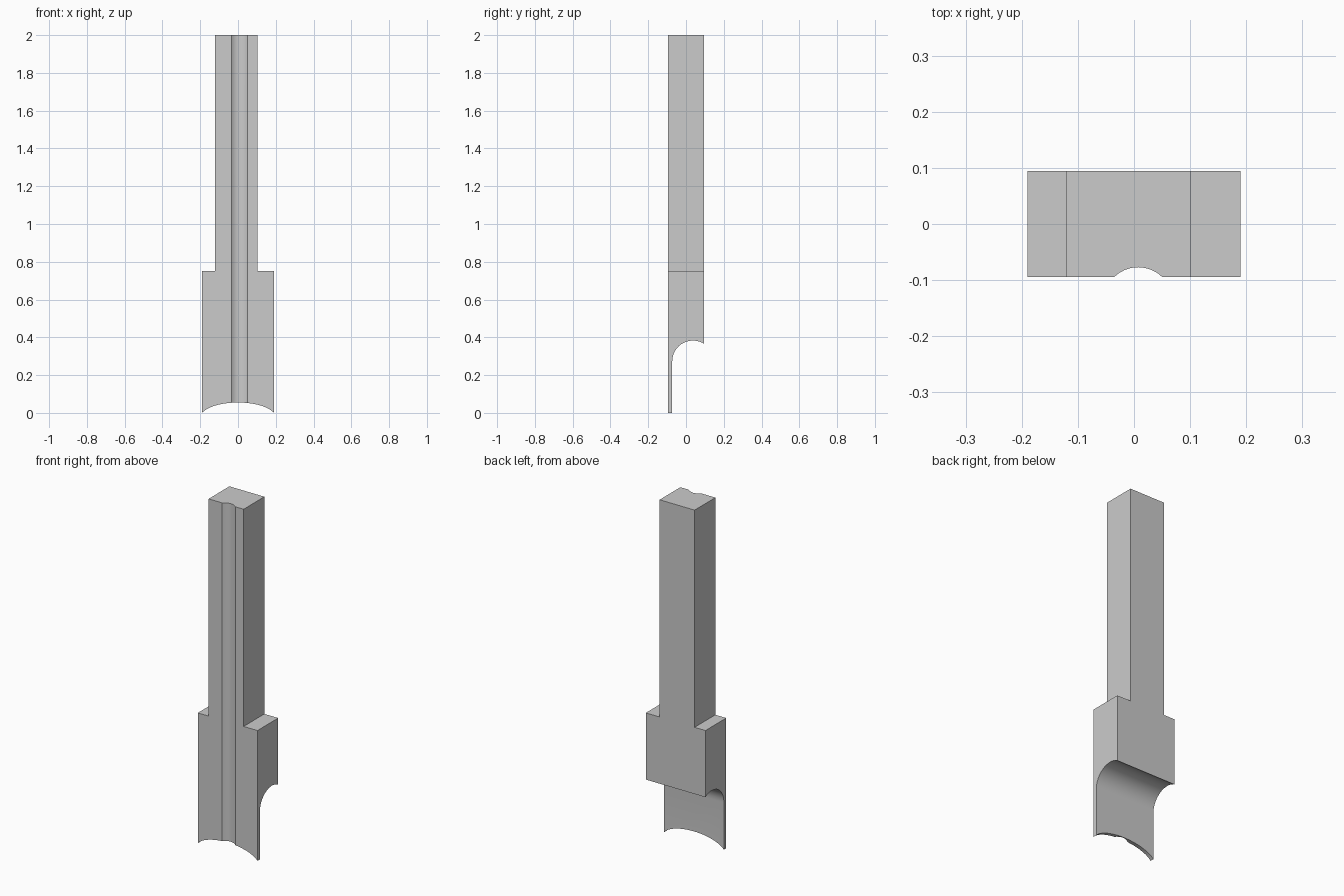
import bpy, bmesh
from math import sin, cos, pi, sqrt, asin
from mathutils import Vector

if "Cube" in bpy.data.objects:
    bpy.data.objects.remove(bpy.data.objects["Cube"])

D = 0.0945   # half depth
W = 0.19     # half width of the lower block


def prism(name, points, offset):
    """Extrude a closed outline of 3D points along an offset vector."""
    bm = bmesh.new()
    face = bm.faces.new([bm.verts.new(p) for p in points])
    res = bmesh.ops.extrude_face_region(bm, geom=[face])
    bmesh.ops.translate(bm, vec=Vector(offset),
                        verts=[g for g in res["geom"] if isinstance(g, bmesh.types.BMVert)])
    bmesh.ops.recalc_face_normals(bm, faces=bm.faces)
    mesh = bpy.data.meshes.new(name)
    bm.to_mesh(mesh)
    bm.free()
    obj = bpy.data.objects.new(name, mesh)
    bpy.context.collection.objects.link(obj)
    return obj


def arc(cx, cy, r, a0, a1, n):
    return [(cx + r * cos(a0 + (a1 - a0) * i / n), cy + r * sin(a0 + (a1 - a0) * i / n))
            for i in range(n + 1)]


# Stepped body: wide block with curved lower edge and an off-centre shaft
n = 24
top = [(W, 0.75), (0.102, 0.75), (0.102, 2), (-0.121, 2), (-0.121, 0.75), (-W, 0.75)]
bottom = []
for i in range(n + 1):
    x = 0.2 * sin(asin(W / 0.2) * (2 * i / n - 1))
    bottom.append((x, max(0, -0.025 + 0.08 * sqrt(1 - (x / 0.2) ** 2))))
body = prism("stepped_body", [(x, -D, z) for x, z in bottom + top], (0, 2 * D, 0))

# Rounded undercut at the back, leaving a thin front lip
undercut = arc(0.037, 0.273, 0.11, pi, pi * 0.25, 14)
side = [(0.3, -0.2), (-0.073, -0.2)] + undercut + [(0.3, undercut[-1][1])]
undercut_cutter = prism("undercut_cutter", [(-0.4, y, z) for y, z in side], (0.8, 0, 0))

# Shallow round groove running up the front
groove_cutter = prism("groove_cutter",
                      [(x, y, -0.2) for x, y in arc(0.0075, -0.1385, 0.0615, 0, 2 * pi, 32)[:-1]],
                      (0, 0, 2.4))

# Apply the cuts
bpy.context.view_layer.objects.active = body
body.select_set(True)
for cutter in (undercut_cutter, groove_cutter):
    mod = body.modifiers.new(cutter.name, "BOOLEAN")
    mod.operation = "DIFFERENCE"
    mod.solver = "EXACT"
    mod.object = cutter
    bpy.ops.object.modifier_apply(modifier=mod.name)
    bpy.data.objects.remove(cutter)
bpy.ops.object.shade_smooth_by_angle(angle=0.4)
